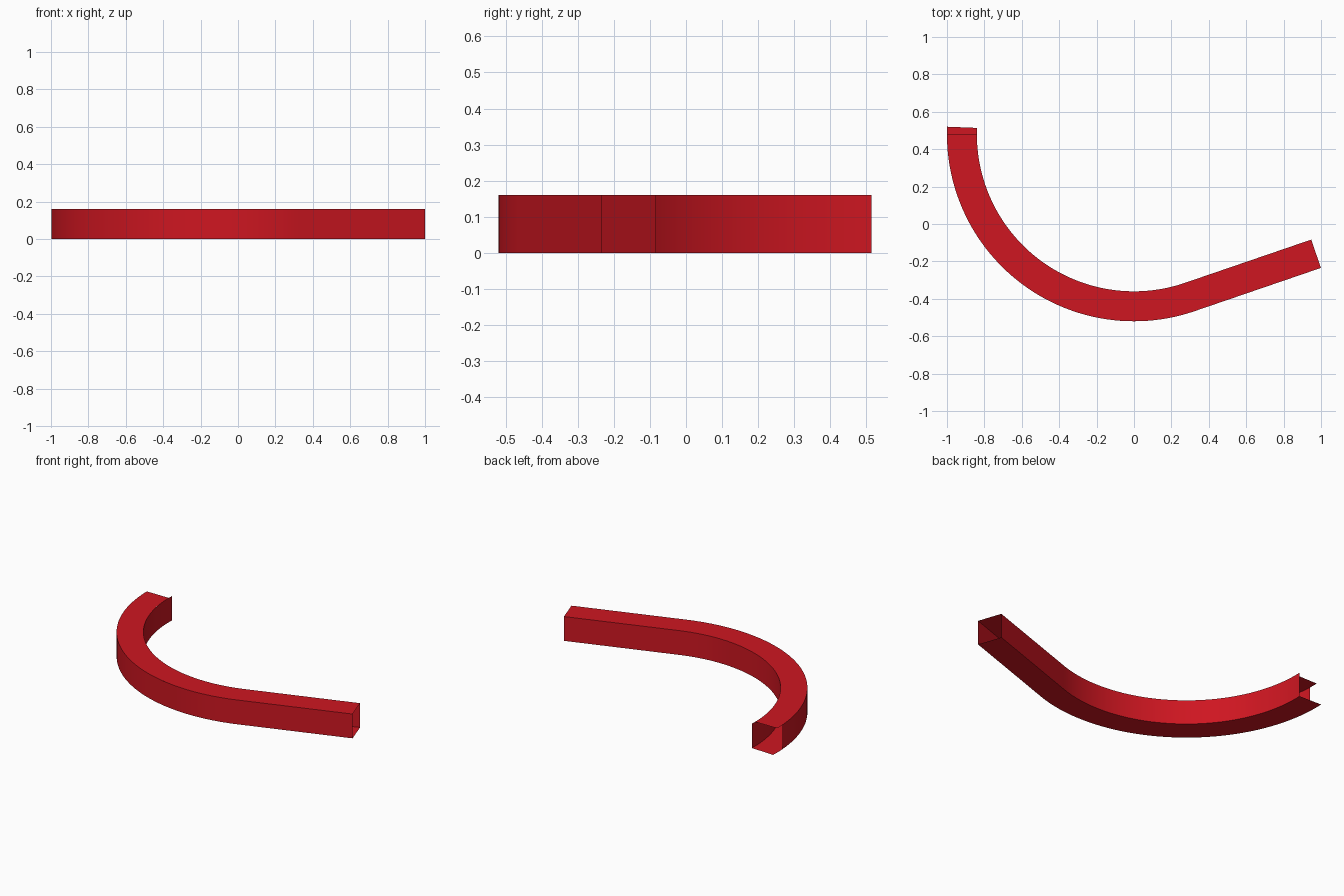
import bpy, bmesh
from math import sin, cos, radians

if "Cube" in bpy.data.objects:
    bpy.data.objects.remove(bpy.data.objects["Cube"])

CY = 0.48                  # bend centre on y
R_OUT, R_IN, H = 1.0, 0.84, 0.16
BEND_END = 288.9           # angle where the straight run begins
STRAIGHT = 0.714

red = bpy.data.materials.new("red")
red.diffuse_color = (0.62, 0.008, 0.015, 1)
red.use_nodes = True
red.node_tree.nodes["Principled BSDF"].inputs["Base Color"].default_value = red.diffuse_color


def path(radius, start):
    """Plan outline: circular bend followed by a straight run."""
    n = 96
    pts = []
    for i in range(n + 1):
        a = radians(start + (BEND_END - start) * i / n)
        pts.append((radius * cos(a), CY + radius * sin(a)))
    a = radians(BEND_END)
    x, y = pts[-1]
    pts.append((x - sin(a) * STRAIGHT, y + cos(a) * STRAIGHT))
    return pts


def strip(name, edge_a, edge_b, start):
    """Thin wall between two (radius, height) rails."""
    bm = bmesh.new()
    rails = [[bm.verts.new((x, y, z)) for x, y in path(r, start)]
             for r, z in (edge_a, edge_b)]
    a, b = rails
    for i in range(len(a) - 1):
        bm.faces.new((a[i], a[i + 1], b[i + 1], b[i]))
    me = bpy.data.meshes.new(name)
    bm.to_mesh(me)
    bm.free()
    me.materials.append(red)
    me.shade_smooth()
    ob = bpy.data.objects.new(name, me)
    bpy.context.collection.objects.link(ob)


# Four walls of the open-ended square tube, staggered at the curved end
strip("bottom_wall", (R_IN, 0), (R_OUT, 0), 177.7)
strip("inner_wall", (R_IN, H), (R_IN, 0), 177.7)
strip("top_wall", (R_OUT, H), (R_IN, H), 180)
strip("outer_wall", (R_OUT, 0), (R_OUT, H), 183.4)
